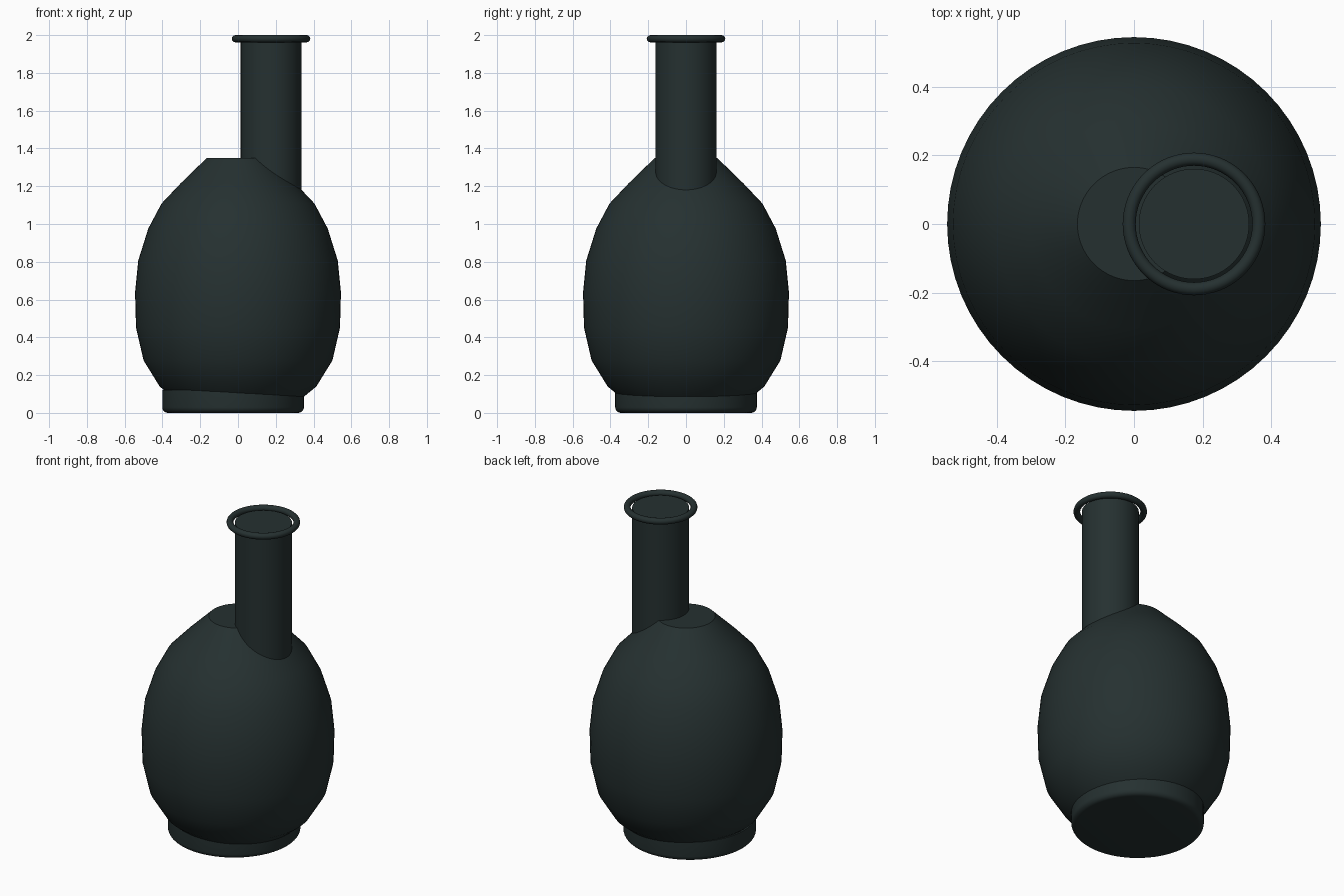
import bpy, bmesh, math
from mathutils import Matrix

cube = bpy.data.objects.get("Cube")
if cube:
    bpy.data.objects.remove(cube, do_unlink=True)

glass = bpy.data.materials.new("dark_green_glass")
glass.use_nodes = True
colour = (0.0185, 0.030, 0.030, 1.0)
glass.diffuse_color = colour
glass.node_tree.nodes["Principled BSDF"].inputs["Base Color"].default_value = colour


def lathe(name, profile, x=0.0, closed=False, steps=64, angle=35):
    """Spin a (radius, height) profile around a vertical axis at x."""
    bm = bmesh.new()
    verts = [bm.verts.new((r, 0, z)) for r, z in profile]
    edges = [bm.edges.new(pair) for pair in zip(verts, verts[1:])]
    if closed:
        edges.append(bm.edges.new((verts[-1], verts[0])))
    bmesh.ops.spin(bm, geom=verts + edges, cent=(0, 0, 0), axis=(0, 0, 1),
                   angle=math.tau, steps=steps)
    bmesh.ops.remove_doubles(bm, verts=bm.verts, dist=0.0005)
    bmesh.ops.recalc_face_normals(bm, faces=bm.faces)
    bm.transform(Matrix.Translation((x, 0, 0)))
    mesh = bpy.data.meshes.new(name)
    bm.to_mesh(mesh)
    bm.free()
    mesh.materials.append(glass)
    obj = bpy.data.objects.new(name, mesh)
    bpy.context.collection.objects.link(obj)
    bpy.ops.object.select_all(action='DESELECT')
    obj.select_set(True)
    bpy.context.view_layer.objects.active = obj
    bpy.ops.object.shade_smooth_by_angle(angle=math.radians(angle))
    return obj


# Egg-shaped body with a flat top
lathe("body", [(0, 0.07), (0.33, 0.07), (0.415, 0.14), (0.50, 0.278),
               (0.54, 0.452), (0.545, 0.638), (0.528, 0.807), (0.475, 0.976),
               (0.405, 1.108), (0.305, 1.214), (0.165, 1.35), (0, 1.35)])

# Foot, slightly off centre, with a rounded bottom edge
bevel = 0.03
rounded = [(0.345 + bevel * math.sin(a), bevel - bevel * math.cos(a))
           for a in (math.radians(18 * i) for i in range(6))]
lathe("foot", [(0, 0)] + rounded + [(0.375, 0.12), (0.345, 0.12), (0, 0.12)],
      x=-0.026)

# Offset neck, closed at the top
neck_x = 0.175
lathe("neck", [(0, 1.15), (0.161, 1.15), (0.161, 1.98), (0, 1.98)], x=neck_x)

# Lip ring standing just clear of the neck
ring = [(0.189 + 0.019 * math.cos(math.tau * i / 12),
         1.981 + 0.019 * math.sin(math.tau * i / 12)) for i in range(12)]
lathe("lip", ring, x=neck_x, closed=True, angle=60)
